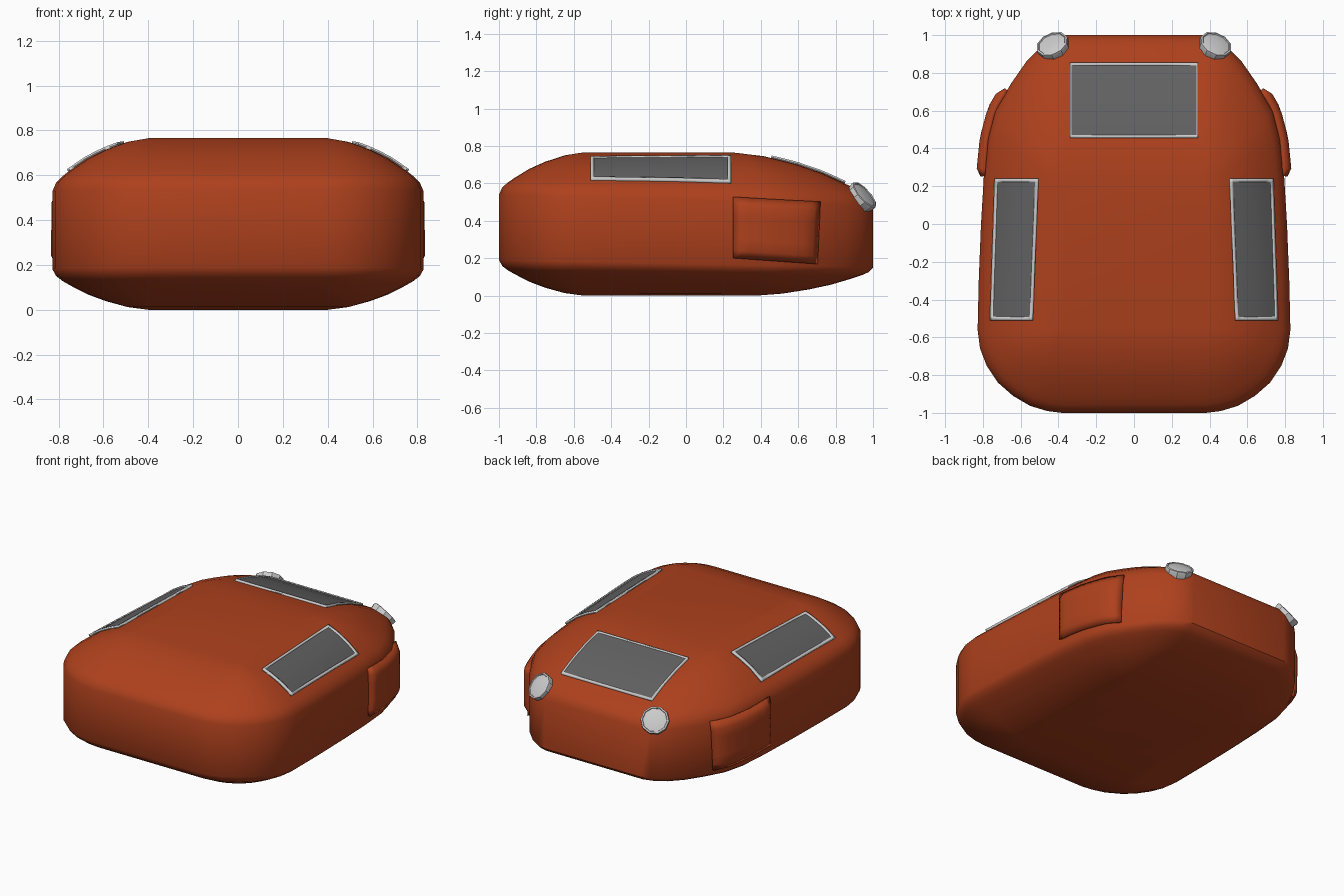
import bpy, bmesh, math
from mathutils import Vector
from mathutils.bvhtree import BVHTree

if "Cube" in bpy.data.objects:
    bpy.data.objects.remove(bpy.data.objects["Cube"])


def material(name, rgb):
    m = bpy.data.materials.new(name)
    m.diffuse_color = (*rgb, 1)
    m.use_nodes = True
    m.node_tree.nodes["Principled BSDF"].inputs["Base Color"].default_value = m.diffuse_color
    return m


PAINT = material("orange_paint", (0.42, 0.052, 0.012))
GLASS = material("dark_glass", (0.12, 0.12, 0.12))
TRIM = material("light_trim", (0.6, 0.6, 0.6))


def finish(name, bm, mat, angle=35):
    me = bpy.data.meshes.new(name)
    bm.to_mesh(me)
    bm.free()
    for p in me.polygons:
        p.use_smooth = True
    me.set_sharp_from_angle(angle=math.radians(angle))
    me.materials.append(mat)
    ob = bpy.data.objects.new(name, me)
    bpy.context.collection.objects.link(ob)
    return ob


def clamp(v, a, b):
    return max(a, min(b, v))


# Body: plan outline lofted over a rounded shoulder, above and below
half = [(0.0, -1), (0.38, -1), (0.46, -0.99), (0.55, -0.963), (0.64, -0.91), (0.72, -0.84),
        (0.78, -0.75), (0.815, -0.66), (0.828, -0.56), (0.822, -0.3), (0.81, 0), (0.795, 0.25),
        (0.775, 0.45), (0.735, 0.6), (0.65, 0.745), (0.57, 0.86), (0.49, 0.94), (0.42, 0.983),
        (0.36, 1), (0, 1)]
outline = half + [(-x, y) for x, y in half[-2:0:-1]]
shoulder = [(0, 0), (0.04, 0.17), (0.10, 0.28), (0.18, 0.39), (0.36, 0.61), (0.55, 0.78),
            (0.78, 0.93), (1, 1)]
bm = bmesh.new()
rings = []
levels = [(f, h, False) for f, h in reversed(shoulder)] + [(f, h, True) for f, h in shoulder]
for f, h, upper in levels:
    ring = []
    for x, y in outline:
        ix, iy = clamp(x, -0.4, 0.4), clamp(y, -0.55, 0.25 if upper else 0.38)
        edge = 0.54 - 0.03 * (y + 1) if upper else 0.19 - 0.02 * (y + 1)
        z = edge + (0.765 - edge) * h if upper else edge * (1 - h)
        ring.append(bm.verts.new((x + (ix - x) * f, y + (iy - y) * f, z)))
    rings.append(ring)
n = len(outline)
for a, b in zip(rings, rings[1:]):
    for i in range(n):
        bm.faces.new((a[i], a[(i + 1) % n], b[(i + 1) % n], b[i]))
bm.faces.new(rings[-1])
bm.faces.new(rings[0][::-1])
bmesh.ops.remove_doubles(bm, verts=bm.verts, dist=1e-4)
bmesh.ops.recalc_face_normals(bm, faces=bm.faces)
tree = BVHTree.FromBMesh(bm)
finish("body", bm, PAINT, 40)


def patch(name, quad, side, us, vs, height, mat, thick, keep=None, mirror=False):
    """Panel laid on the body; quad is in (x, y) seen from above, or (y, z) seen from the side."""
    ray = Vector((-1, 0, 0)) if side else Vector((0, 0, -1))
    q = [Vector(c) for c in quad]
    bm = bmesh.new()
    grid = []
    for i, u in enumerate(us):
        row = []
        for j, v in enumerate(vs):
            p = q[0].lerp(q[1], u).lerp(q[3].lerp(q[2], u), v)
            start = Vector((3, p.x, p.y)) if side else Vector((p.x, p.y, 3))
            hit, nor, _, _ = tree.ray_cast(start, ray)
            row.append(bm.verts.new(hit + nor * height(i, j)))
        grid.append(row)
    for i in range(len(us) - 1):
        for j in range(len(vs) - 1):
            if keep is None or keep(i, j):
                f = bm.faces.new((grid[i][j], grid[i + 1][j], grid[i + 1][j + 1], grid[i][j + 1]))
                f.normal_update()
                if f.normal.dot(ray) > 0:
                    f.normal_flip()
    bmesh.ops.delete(bm, geom=[v for v in bm.verts if not v.link_faces], context='VERTS')
    ob = finish(name, bm, mat)
    s = ob.modifiers.new("thickness", 'SOLIDIFY')
    s.thickness, s.offset = thick, -1
    if mirror:
        ob.modifiers.new("mirror", 'MIRROR')
    return ob


def spaced(border, k):
    return [0] + [border + (1 - 2 * border) * i / k for i in range(k + 1)] + [1]


def window(name, quad, bu, bv, ku, kv, mirror):
    us, vs = spaced(bu, ku), spaced(bv, kv)
    patch(name + "_glass", quad, False, us, vs, lambda i, j: 0.008, GLASS, 0.016, None, mirror)
    rim = lambda i, j: i in (0, ku + 1) or j in (0, kv + 1)
    patch(name + "_frame", quad, False, us, vs, lambda i, j: 0.014, TRIM, 0.025, rim, mirror)


# Windows on the sloped nose and on both shoulders
window("nose_window", [(-0.34, 0.455), (0.34, 0.455), (0.34, 0.848), (-0.34, 0.848)],
       0.015, 0.03, 4, 6, False)
window("side_window", [(0.535, -0.51), (0.755, -0.51), (0.73, 0.24), (0.505, 0.24)],
       0.06, 0.025, 6, 6, True)

# Raised side panels with a chamfered border
us, vs = spaced(0.09, 8), spaced(0.13, 4)
patch("side_panel", [(0.25, 0.2), (0.695, 0.168), (0.71, 0.495), (0.25, 0.522)], True, us, vs,
      lambda i, j: 0.018 if i in (0, len(us) - 1) or j in (0, len(vs) - 1) else 0.042,
      PAINT, 0.03, None, True)

# Round lamps on the nose corners
axis = Vector((0.34, 0.7, 0.63)).normalized()
hit, _, _, _ = tree.find_nearest(Vector((0.43, 0.945, 0.53)))
turn = axis.to_track_quat('Z', 'Y')


def lamp(name, profile, mat):
    bm = bmesh.new()
    loops = [[bm.verts.new(hit + axis * 0.014 + turn @ Vector(
        (r * math.cos(math.tau * k / 10), r * math.sin(math.tau * k / 10), d)))
        for k in range(10)] for r, d in profile]
    for a, b in zip(loops, loops[1:]):
        for k in range(10):
            bm.faces.new((a[k], a[(k + 1) % 10], b[(k + 1) % 10], b[k]))
    bm.faces.new(loops[-1])
    ob = finish(name, bm, mat)
    ob.modifiers.new("mirror", 'MIRROR')


lamp("lamp_rim", [(0.08, -0.06), (0.09, -0.012), (0.088, 0), (0.078, 0.003), (0.074, -0.004)], TRIM)
lamp("lamp_lens", [(0.075, -0.002), (0.05, 0.003), (0.02, 0.005)], material("lamp_white", (0.8, 0.8, 0.8)))
